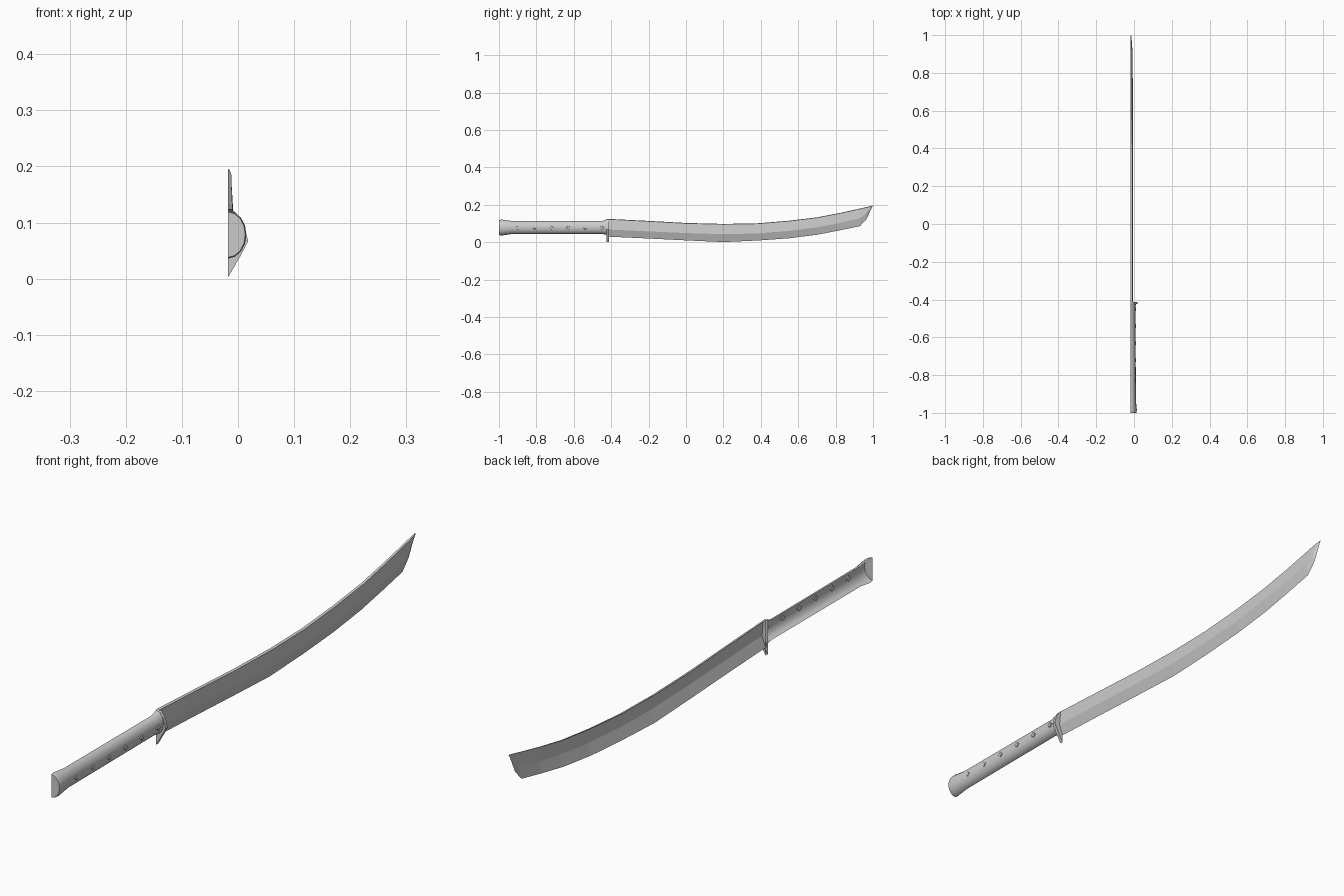
import bpy, bmesh, math

if "Cube" in bpy.data.objects:
    bpy.data.objects.remove(bpy.data.objects["Cube"])

X0 = -0.018  # open flat side: the model is a half shell facing +x


def make_object(name, bm, angle=None):
    mesh = bpy.data.meshes.new(name)
    bm.to_mesh(mesh)
    bm.free()
    ob = bpy.data.objects.new(name, mesh)
    bpy.context.collection.objects.link(ob)
    if angle:
        bpy.ops.object.select_all(action='DESELECT')
        bpy.context.view_layer.objects.active = ob
        ob.select_set(True)
        bpy.ops.object.shade_smooth_by_angle(angle=math.radians(angle))
    return ob


def loft(bm, rows):
    """Skin rows of points, each running from top to bottom, along +y."""
    grid = [[bm.verts.new(p) for p in row] for row in rows]
    for a, b in zip(grid, grid[1:]):
        for j in range(len(a) - 1):
            bm.faces.new((a[j], a[j + 1], b[j + 1], b[j]))
    return grid


# Blade: y, spine z, ridge z, edge z, spine half width, ridge half width
stations = [
    (-0.42, 0.125, 0.068, 0.030, 0.009, 0.014),
    (-0.20, 0.114, 0.058, 0.020, 0.009, 0.014),
    (0.00, 0.103, 0.049, 0.010, 0.009, 0.014),
    (0.20, 0.098, 0.043, 0.001, 0.009, 0.014),
    (0.38, 0.101, 0.047, 0.009, 0.009, 0.014),
    (0.55, 0.115, 0.060, 0.021, 0.008, 0.013),
    (0.70, 0.133, 0.080, 0.040, 0.008, 0.012),
    (0.82, 0.156, 0.102, 0.063, 0.007, 0.011),
    (0.93, 0.180, 0.128, 0.086, 0.006, 0.009),
    (0.965, 0.188, 0.156, 0.124, 0.006, 0.007),
    (0.998, 0.196, 0.195, 0.194, 0.003, 0.002),
]
bm = bmesh.new()
loft(bm, [[(X0, y, s), (X0 + ws, y, s - 0.002), (X0 + wr, y, r), (X0, y, e)]
          for y, s, r, e, ws, wr in stations])
make_object("blade", bm)

# Handle: half-oval grip with flared pommel and collar; y, bottom, top, bulge
SIDES = 8
rows = []
for y, lo, hi, w in [(-1.0, 0.038, 0.119, 0.031), (-0.985, 0.036, 0.121, 0.033),
                     (-0.935, 0.043, 0.114, 0.028), (-0.45, 0.044, 0.113, 0.026),
                     (-0.42, 0.040, 0.124, 0.028)]:
    mid, half = (lo + hi) / 2, (hi - lo) / 2
    rows.append([(X0 + w * math.sin(math.pi * i / SIDES), y,
                  mid + half * math.cos(math.pi * i / SIDES)) for i in range(SIDES + 1)])
bm = bmesh.new()
grid = loft(bm, rows)
bm.faces.new(grid[0][::-1])
make_object("handle", bm, 30)

# Guard: thin plate with a pointed lower end
profile = [(X0, 0.124), (-0.004, 0.118), (0.008, 0.100), (0.014, 0.083),
           (0.018, 0.067), (0.004, 0.040), (X0, 0.002)]
bm = bmesh.new()
grid = loft(bm, [[(x, y, z) for x, z in profile] for y in (-0.424, -0.412)])
bm.faces.new(grid[0][::-1])
bm.faces.new(grid[1])
make_object("guard", bm)

# Studs: row of small diamonds along the grip
for k in range(6):
    bm = bmesh.new()
    y, z = -0.90 + 0.09 * k, 0.078
    outline = [(0, 0.011), (-0.013, 0), (0, -0.011), (0.013, 0)]
    base = [bm.verts.new((0.004, y + dy, z + dz)) for dy, dz in outline]
    top = [bm.verts.new((0.011, y + dy * 0.8, z + dz * 0.8)) for dy, dz in outline]
    bm.faces.new(top)
    bm.faces.new(base[::-1])
    for i in range(4):
        j = (i + 1) % 4
        bm.faces.new((base[i], base[j], top[j], top[i]))
    bmesh.ops.recalc_face_normals(bm, faces=bm.faces)
    make_object(f"stud_{k + 1}", bm)
